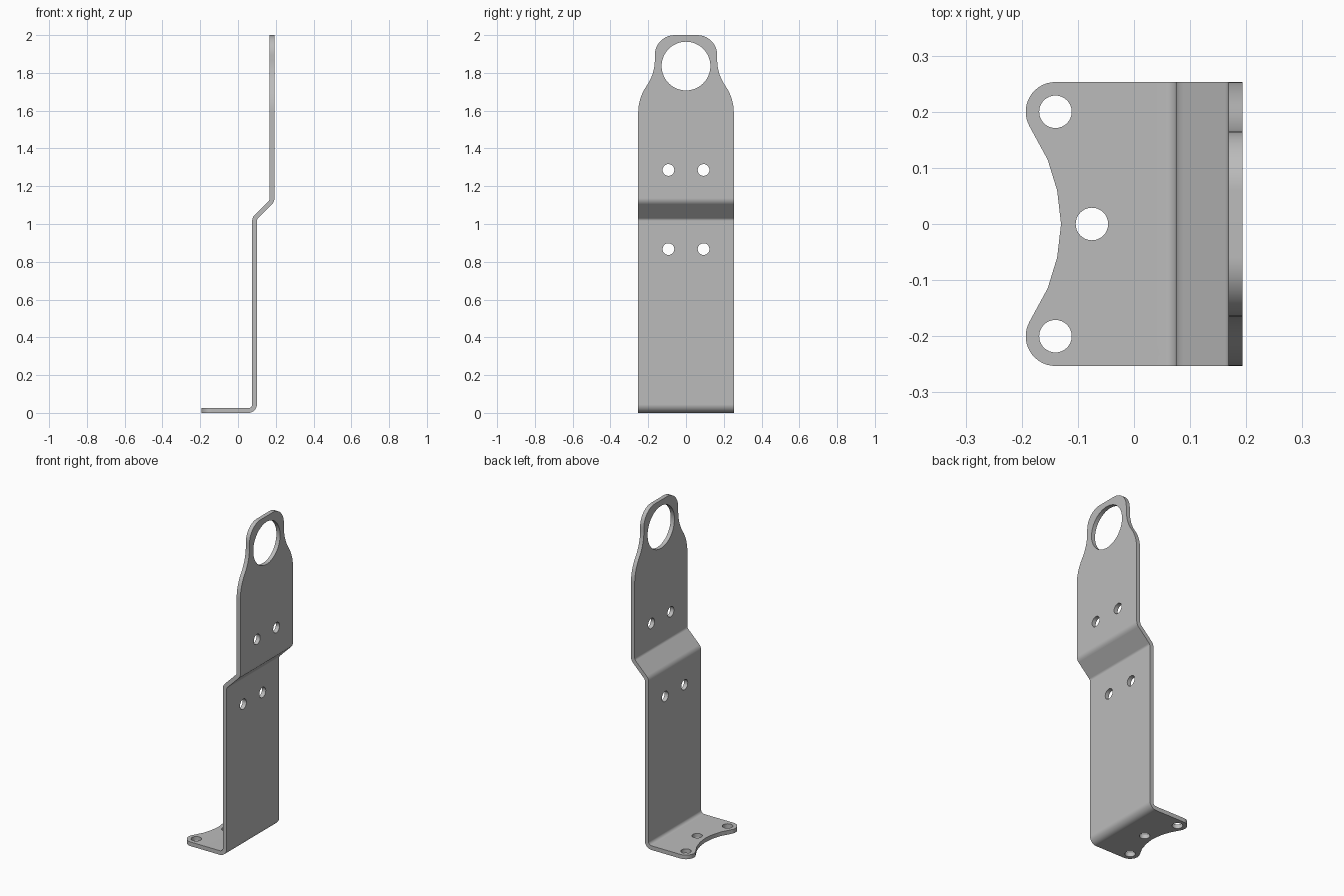
import bpy
import bmesh
from math import sin, cos, tan, radians, pi
from mathutils import Vector, Matrix

THICK = 0.025      # sheet thickness
HALF = 0.253       # half width of the strip
BEND = 0.0325      # bend radius at mid-thickness

if "Cube" in bpy.data.objects:
    bpy.data.objects.remove(bpy.data.objects["Cube"])

steel = bpy.data.materials.new("grey steel")
steel.use_nodes = True
grey = (0.5, 0.5, 0.5, 1)
steel.diffuse_color = grey
steel.node_tree.nodes["Principled BSDF"].inputs["Base Color"].default_value = grey


def prism(name, outline, axis, low, high):
    """Extrude a closed 2D outline along one axis."""
    def place(a, b):
        return {"x": (low, a, b), "y": (a, low, b), "z": (a, b, low)}[axis]
    bm = bmesh.new()
    face = bm.faces.new([bm.verts.new(place(a, b)) for a, b in outline])
    side = bmesh.ops.extrude_face_region(bm, geom=[face])["geom"]
    move = Vector([high - low if axis == k else 0 for k in "xyz"])
    bmesh.ops.translate(bm, vec=move, verts=[v for v in side if isinstance(v, bmesh.types.BMVert)])
    bmesh.ops.recalc_face_normals(bm, faces=bm.faces)
    mesh = bpy.data.meshes.new(name)
    bm.to_mesh(mesh)
    bm.free()
    mesh.materials.append(steel)
    obj = bpy.data.objects.new(name, mesh)
    bpy.context.collection.objects.link(obj)
    return obj


def arc(centre, radius, start, end, steps):
    """Points on an arc, angles in degrees."""
    angles = [radians(start + (end - start) * i / steps) for i in range(steps + 1)]
    return [(centre[0] + radius * cos(a), centre[1] + radius * sin(a)) for a in angles]


def circle(a, b, radius, steps=32):
    return arc((a, b), radius, 0, 360, steps)[:-1]


def mirrored(points, index):
    """Continue an outline with its reflection in one coordinate."""
    flip = [tuple(-c if i == index else c for i, c in enumerate(p)) for p in reversed(points)]
    return points + [f for f in flip if f not in points]


def bent_section(corners, steps=8):
    """Sheet cross-section following a path with rounded bends."""
    pts = [Vector(c) for c in corners]
    dirs = [(b - a).normalized() for a, b in zip(pts, pts[1:])]

    def normal(d):
        return Vector((-d.y, d.x))
    line = [(pts[0], normal(dirs[0]))]
    for p, d0, d1 in zip(pts[1:], dirs, dirs[1:]):
        turn = -d0.angle_signed(d1)
        sign = 1 if turn > 0 else -1
        start = p - d0 * BEND * tan(abs(turn) / 2)
        centre = start + normal(d0) * BEND * sign
        for i in range(steps + 1):
            n = Matrix.Rotation(turn * i / steps, 2) @ normal(d0)
            line.append((centre - n * BEND * sign, n))
    line.append((pts[-1], normal(dirs[-1])))
    near = [p + n * THICK / 2 for p, n in line]
    far = [p - n * THICK / 2 for p, n in reversed(line)]
    return near + far


def cut(target, cutter, operation):
    mod = target.modifiers.new("cut", "BOOLEAN")
    mod.operation = operation
    mod.solver = "EXACT"
    mod.object = cutter
    bpy.context.view_layer.objects.active = target
    bpy.ops.object.modifier_apply(modifier=mod.name)
    bpy.data.objects.remove(cutter)


# Bent strip: foot, lower plate, sloped jog, upper plate
path = [(-0.3, THICK / 2), (0.0875, THICK / 2), (0.0875, 1.03), (0.1805, 1.123), (0.1805, 2.1)]
bracket = prism("bent_bracket", bent_section(path), "y", -HALF + 0.0001, HALF - 0.0001)

# Upper outline: shoulders sweep in to a rounded eye
sweep = 34.9
right = [(0.4, -0.1), (0.4, 1.59)]
right += arc((HALF - 0.245, 1.59), 0.245, 0, sweep, 8)
right += arc((0.165 + 0.245, 1.87), 0.245, 180 + sweep, 180, 8)[1:]
right += arc((0.06, 1.895), 0.105, 0, 90, 10)
cut(bracket, prism("eye_trim", mirrored(right, 0), "x", -1, 1), "INTERSECT")

# Foot outline: two rounded ears with a hollow between them
foot = [(0.4, 0.4), (-0.14, 0.4)]
foot += arc((-0.14, 0.2), HALF - 0.2, 90, 209, 14)
foot += [(-0.154, 0.115), (-0.137, 0.06), (-0.13, 0)]
cut(bracket, prism("foot_trim", mirrored(foot, 1), "z", -1, 3), "INTERSECT")

# Round holes in the foot
for x, y in [(-0.14, 0.2), (-0.14, -0.2), (-0.075, 0)]:
    cut(bracket, prism("foot_hole", circle(x, y, 0.029), "z", -0.1, 0.1), "DIFFERENCE")

# Large eye and the four small holes in the upright
cut(bracket, prism("eye_hole", circle(0, 1.836, 0.129, 64), "x", -1, 1), "DIFFERENCE")
for z in (0.867, 1.286):
    for y in (-0.093, 0.093):
        cut(bracket, prism("bolt_hole", circle(y, z, 0.031), "x", -1, 1), "DIFFERENCE")

# Smooth bends and holes, crisp sheet edges
bpy.ops.object.select_all(action="DESELECT")
bracket.select_set(True)
bpy.context.view_layer.objects.active = bracket
bpy.ops.object.shade_smooth_by_angle(angle=pi / 6)
weighted = bracket.modifiers.new("even_shading", "WEIGHTED_NORMAL")
weighted.keep_sharp = True
